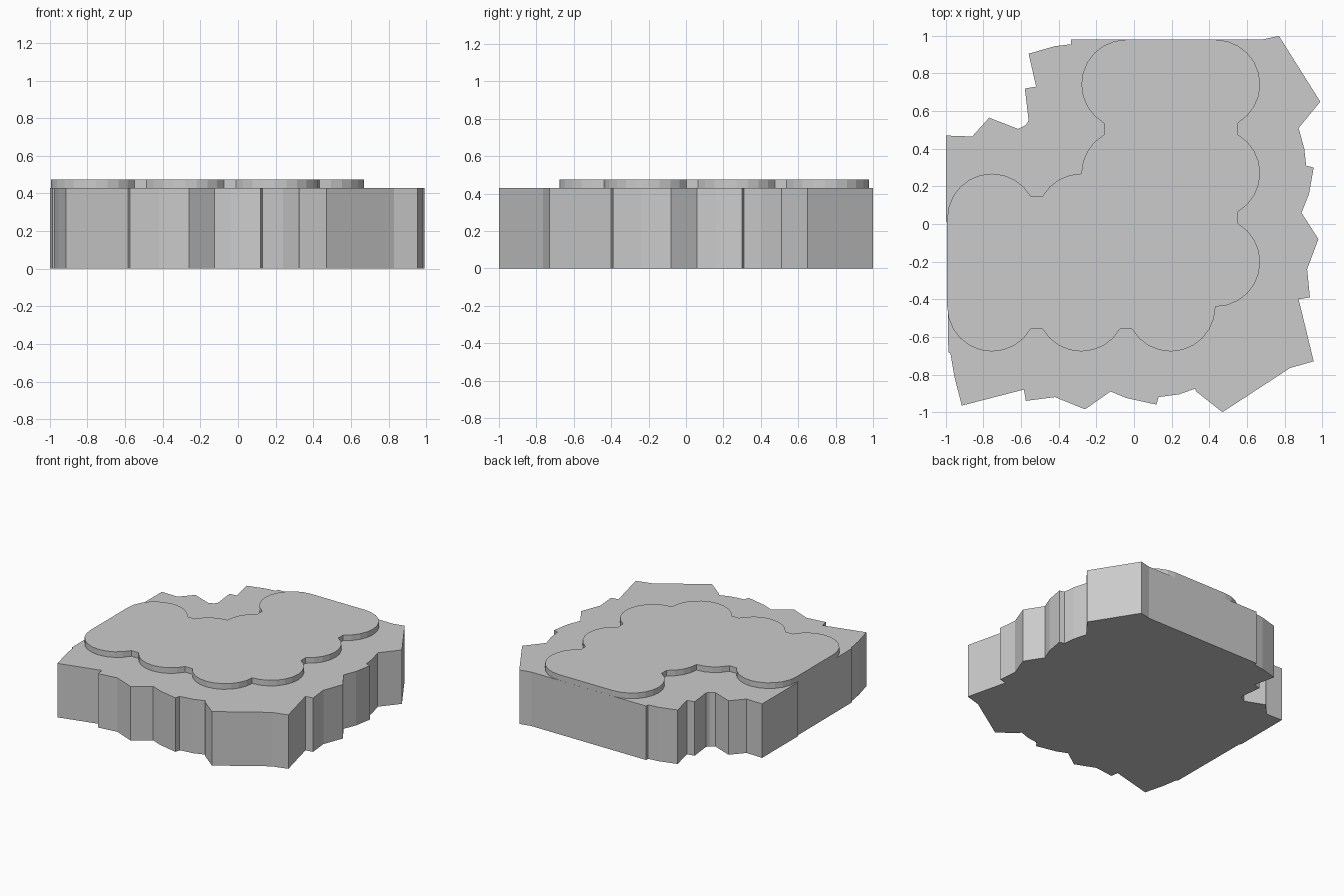
import bpy, bmesh
from math import sin, cos, radians


def slab(name, outline, z0, z1):
    """Extrude a closed 2D outline between two heights."""
    bm = bmesh.new()
    face = bm.faces.new([bm.verts.new((x, y, z0)) for x, y in outline])
    ext = bmesh.ops.extrude_face_region(bm, geom=[face], use_keep_orig=True)
    top = [v for v in ext["geom"] if isinstance(v, bmesh.types.BMVert)]
    bmesh.ops.translate(bm, verts=top, vec=(0, 0, z1 - z0))
    bmesh.ops.recalc_face_normals(bm, faces=bm.faces)
    mesh = bpy.data.meshes.new(name)
    bm.to_mesh(mesh)
    bm.free()
    obj = bpy.data.objects.new(name, mesh)
    bpy.context.collection.objects.link(obj)
    return obj


def arc(cx, cy, start, end, r=0.2375, step=15):
    n = (end - start) // step
    return [(cx + r * cos(radians(start + i * step)),
             cy + r * sin(radians(start + i * step))) for i in range(n + 1)]


# Rock base: jagged, broken outline (clockwise from the back right corner)
rock = [
    (0.77, 1.0), (0.99, 0.65), (0.875, 0.51), (0.905, 0.4), (0.915, 0.31),
    (0.955, 0.3), (0.93, 0.16), (0.89, 0.06), (0.98, -0.08), (0.92, -0.24),
    (0.935, -0.39), (0.875, -0.4), (0.955, -0.73), (0.83, -0.765),
    (0.47, -1.0), (0.33, -0.89), (0.325, -0.875), (0.24, -0.905),
    (0.13, -0.92), (0.12, -0.96), (-0.04, -0.925), (-0.125, -0.89),
    (-0.26, -0.985), (-0.42, -0.92), (-0.575, -0.94), (-0.585, -0.88),
    (-0.915, -0.965), (-0.955, -0.81), (-0.975, -0.69), (-0.987, -0.68),
    (-0.99, 0.0), (-1.0, 0.02), (-1.0, 0.47), (-0.86, 0.465),
    (-0.77, 0.565), (-0.615, 0.505), (-0.575, 0.525), (-0.56, 0.55),
    (-0.58, 0.72), (-0.52, 0.73), (-0.56, 0.905), (-0.42, 0.945),
    (-0.335, 0.955), (-0.335, 0.98), (0.68, 0.98),
]
slab("rock_base", rock, 0, 0.43)

# Raised top layer: scalloped lobes joined by short necks
# (centre x, centre y, start angle, end angle), counter-clockwise
lobes = [
    (-0.755, -0.44, 180, 330), (-0.28, -0.44, 210, 330), (0.195, -0.44, 210, 345),
    (0.433, -0.202, 270, 420), (0.433, 0.27, 300, 420), (0.433, 0.742, 300, 450),
    (-0.042, 0.742, 90, 240), (-0.042, 0.268, 120, 165),
    (-0.28, 0.03, 90, 150), (-0.755, 0.03, 30, 180),
]
outline = [p for lobe in lobes for p in arc(*lobe)]
slab("scalloped_top", outline, 0.425, 0.475)
